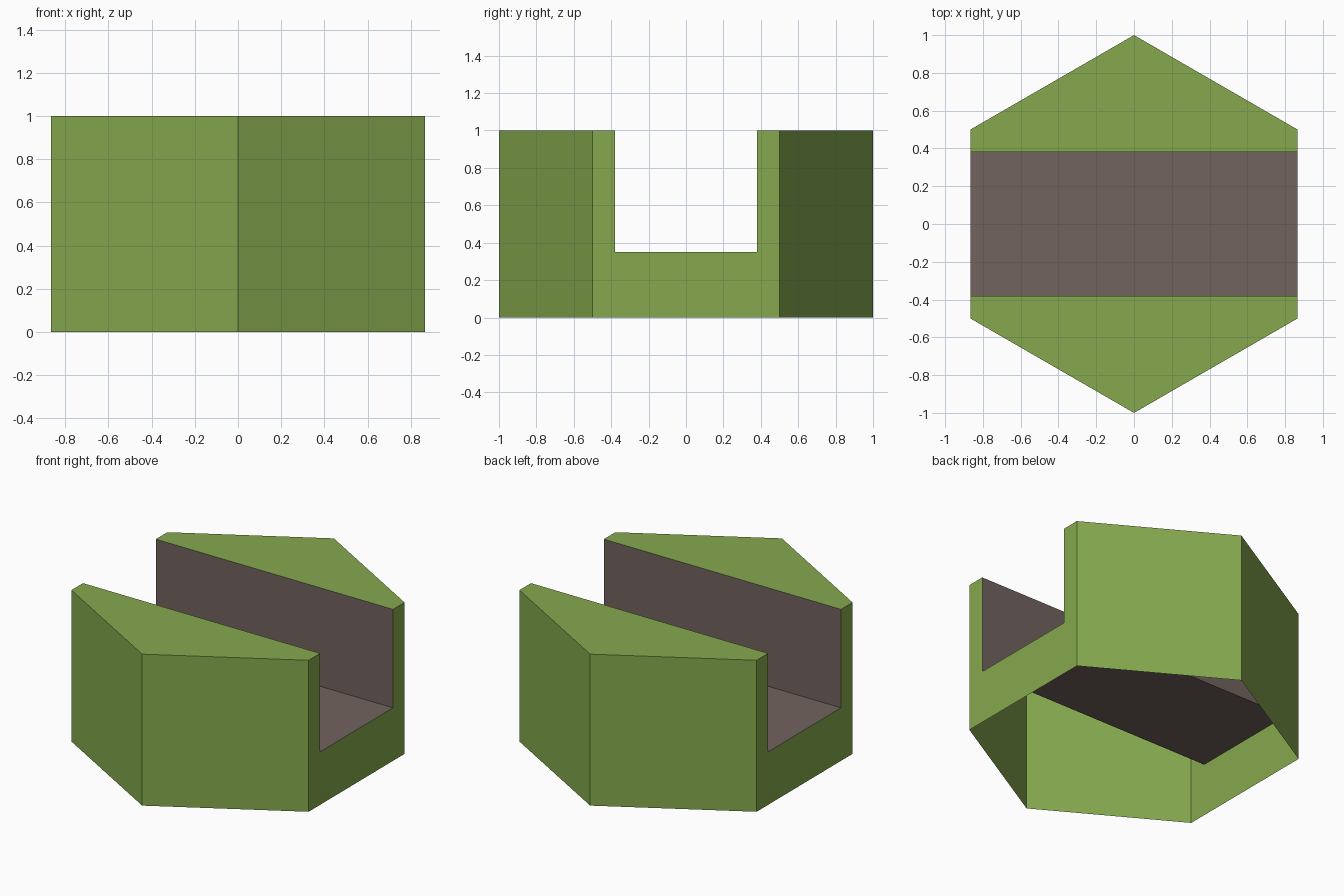
import bpy, bmesh, math

if "Cube" in bpy.data.objects:
    bpy.data.objects.remove(bpy.data.objects["Cube"])

HEIGHT, HALF_SLOT, FLOOR = 1.0, 0.38, 0.35
SIDE_X = math.sqrt(3) / 2


def material(name, srgb):
    m = bpy.data.materials.new(name)
    m.diffuse_color = [((c / 255 + 0.055) / 1.055) ** 2.4 for c in srgb] + [1]
    m.use_nodes = True
    m.node_tree.nodes["Principled BSDF"].inputs["Base Color"].default_value = m.diffuse_color
    return m


def add_object(name, bm, mat):
    mesh = bpy.data.meshes.new(name)
    bm.to_mesh(mesh)
    bm.free()
    mesh.materials.append(mat)
    obj = bpy.data.objects.new(name, mesh)
    bpy.context.collection.objects.link(obj)
    return obj


green = material("grass green", (134, 169, 78))
brown = material("earth brown", (113, 99, 94))

# Hexagonal shell: side walls and top, open underneath
bm = bmesh.new()
ring = [(math.sin(i * math.pi / 3), math.cos(i * math.pi / 3)) for i in range(6)]
low = [bm.verts.new((x, y, 0)) for x, y in ring]
high = [bm.verts.new((x, y, HEIGHT)) for x, y in ring]
bm.faces.new(high)
for i in range(6):
    j = (i + 1) % 6
    bm.faces.new((low[i], low[j], high[j], high[i]))

# Cut the channel opening out of the top and both ends
for y in (-HALF_SLOT, HALF_SLOT):
    bmesh.ops.bisect_plane(bm, geom=bm.verts[:] + bm.edges[:] + bm.faces[:],
                           plane_co=(0, y, 0), plane_no=(0, 1, 0))
middle = [f for f in bm.faces if abs(f.calc_center_median().y) < 0.1]
edges = list({e for f in middle for e in f.edges})
verts = list({v for f in middle for v in f.verts})
bmesh.ops.bisect_plane(bm, geom=verts + edges + middle,
                       plane_co=(0, 0, FLOOR), plane_no=(0, 0, 1))
opening = [f for f in bm.faces if abs(f.calc_center_median().y) < 0.1
           and f.calc_center_median().z > FLOOR]
bmesh.ops.delete(bm, geom=opening, context='FACES')
for f in bm.faces:  # point every face outwards
    f.normal_update()
    c = f.calc_center_median()
    if f.normal.x * c.x + f.normal.y * c.y + f.normal.z * (c.z > 0.99) < 0:
        f.normal_flip()
add_object("hexagon_shell", bm, green)

# Channel lining: two walls and a floor swept along x
bm = bmesh.new()
profile = [(-HALF_SLOT, HEIGHT), (-HALF_SLOT, FLOOR), (HALF_SLOT, FLOOR), (HALF_SLOT, HEIGHT)]
left, right = [[bm.verts.new((x, y, z)) for y, z in profile] for x in (-SIDE_X, SIDE_X)]
for i in range(3):
    bm.faces.new((left[i], right[i], right[i + 1], left[i + 1])).normal_update()
for f in bm.faces:
    c = f.calc_center_median()
    if f.normal.z - f.normal.y * c.y < 0:
        f.normal_flip()
add_object("channel_lining", bm, brown)
